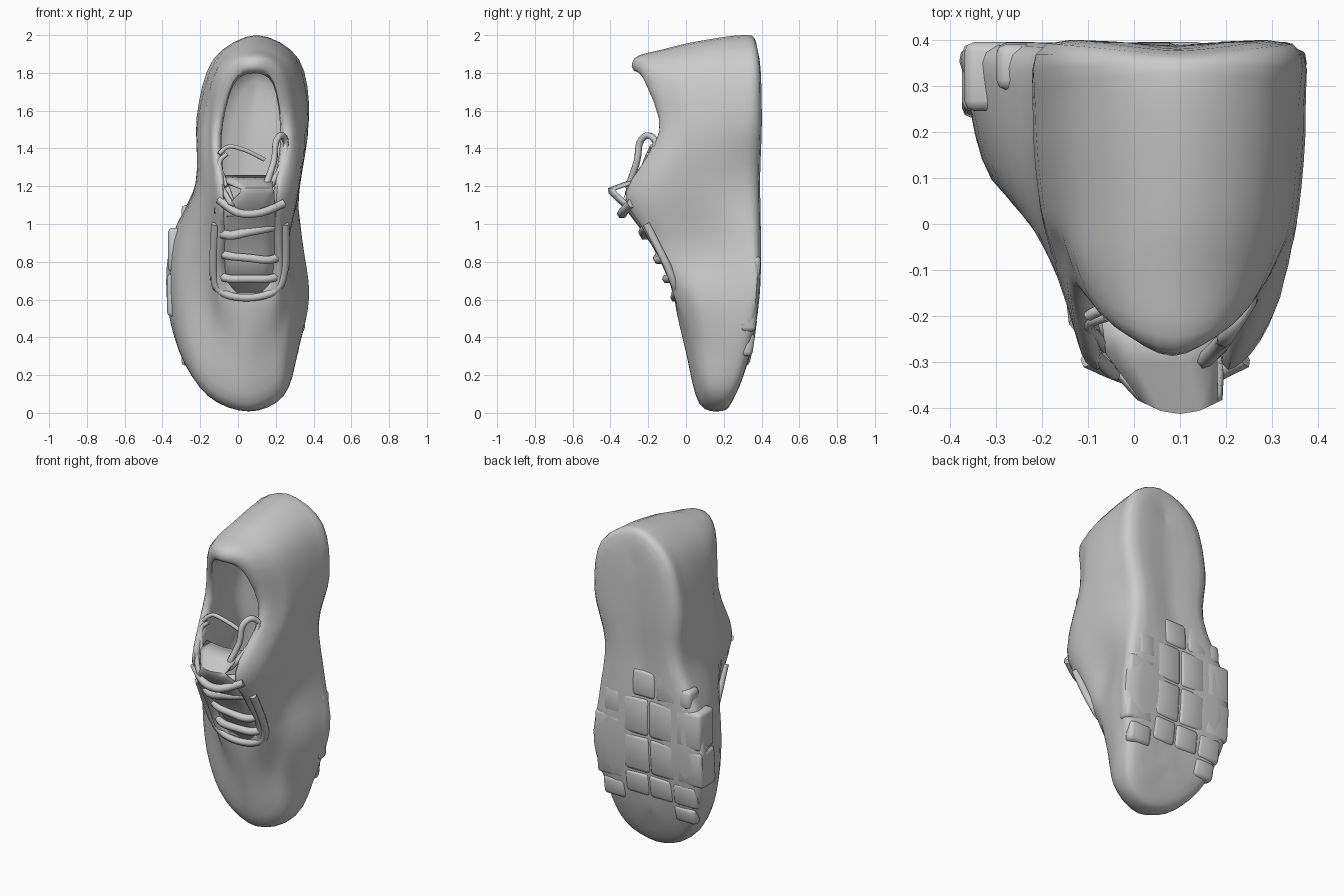
import bpy, bmesh, math
from mathutils import Vector

if "Cube" in bpy.data.objects:
    bpy.data.objects.remove(bpy.data.objects["Cube"])


def lerp_table(tab, v):
    for (a, fa), (b, fb) in zip(tab, tab[1:]):
        if v <= b:
            return fa + (fb - fa) * max(0, (v - a) / (b - a))
    return tab[-1][1]


def catmull(pts, n, closed):
    out, m = [], len(pts)
    for i in range(m if closed else m - 1):
        idx = [i - 1, i, i + 1, i + 2]
        idx = [k % m if closed else min(max(k, 0), m - 1) for k in idx]
        a, b, c, d = (Vector(pts[k]) for k in idx)
        for s in range(n):
            t = s / n
            out.append(0.5 * (2 * b + (c - a) * t + (2 * a - 5 * b + 4 * c - d) * t * t
                              + (3 * b - a - 3 * c + d) * t ** 3))
    if not closed:
        out.append(Vector(pts[-1]))
    return out


def finish(name, bm, angle=50):
    bmesh.ops.remove_doubles(bm, verts=bm.verts, dist=0.0015)
    bmesh.ops.recalc_face_normals(bm, faces=bm.faces)
    me = bpy.data.meshes.new(name)
    bm.to_mesh(me)
    bm.free()
    ob = bpy.data.objects.new(name, me)
    bpy.context.collection.objects.link(ob)
    bpy.ops.object.select_all(action='DESELECT')
    bpy.context.view_layer.objects.active = ob
    ob.select_set(True)
    bpy.ops.object.shade_smooth_by_angle(angle=math.radians(angle))
    return ob


def skin(name, rows, closed):
    bm = bmesh.new()
    vs = [[bm.verts.new(p) for p in r] for r in rows]
    n = len(rows[0])
    for a, b in zip(vs, vs[1:]):
        for i in range(n if closed else n - 1):
            j = (i + 1) % n
            bm.faces.new((a[i], a[j], b[j], b[i]))
    return finish(name, bm)


# Centre line of the foot: z -> x
CENTRE = [(0, .06), (.15, .03), (.35, .0), (.6, .0), (.9, -.01), (1.2, .04),
          (1.5, .07), (1.7, .09), (2, .1)]
THROAT = [(.55, .05), (.7, .055), (1.2, .06), (1.5, .07), (1.7, .08), (2, .09)]
SOLE_Y = [(.1, .275), (.3, .338), (.6, .38), (.9, .388), (1.25, .372), (1.5, .388), (1.7, .388),
          (1.9, .375)]
# Extra fullness of the right side of the upper
BULGE = [(.9, 0), (1.2, .2), (1.5, .12), (1.75, .03), (1.9, 0)]

# Rings around the shoe, toe to heel: (z, half width, y)
sole_edge = [(.07, 0, .25), (.14, .18, .28), (.33, .27, .34), (.62, .345, .385), (.92, .31, .39),
             (1.25, .225, .385), (1.55, .265, .393), (1.85, .21, .387), (1.965, 0, .37)]
side_wall = [(.01, 0, .19), (.09, .2, .2), (.33, .315, .25), (.62, .36, .29), (.92, .335, .29),
             (1.22, .265, .25), (1.55, .29, .25), (1.87, .215, .27), (2.0, 0, .3)]
upper = [(.05, 0, .07), (.14, .19, .09), (.34, .27, .1), (.6, .31, .1), (.88, .28, .08),
         (1.2, .25, .03), (1.5, .265, .03), (1.84, .205, .04), (1.965, 0, .05)]
vamp = [(.32, 0, .0), (.36, .1, .015), (.46, .17, .02), (.64, .215, .0), (.88, .205, -.08),
        (1.17, .205, -.18), (1.5, .23, -.05), (1.82, .185, -.1), (1.925, 0, -.12)]
crest = [(.6, 0, -.06), (.61, .08, -.06), (.64, .14, -.07), (.76, .165, -.11), (.95, .165, -.21),
         (1.17, .165, -.3), (1.5, .2, -.135), (1.81, .135, -.215), (1.88, 0, -.27)]
lip = [(z + (1.2 - z) * .12, w * .78, y + .035) for z, w, y in crest]
inside = [(1.2 + (z - 1.2) * .8, w * .7, .18) for z, w, y in side_wall]
bottom_seam = [(1.0 + (z - 1.0) * .8, 0, 0) for z, w, y in sole_edge]
bottom_seam = [(z, 0, lerp_table(SOLE_Y, z)) for z, w, y in bottom_seam]
floor_seam = [(1.2 + (z - 1.2) * .6, 0, .26) for z, w, y in side_wall]


def ring(st, table, full):
    right = [(lerp_table(table, z) + w * (1 + full * lerp_table(BULGE, z)), y, z) for z, w, y in st]
    left = [(lerp_table(table, z) - w, y, z) for z, w, y in st[-2:0:-1]]
    return catmull(right + left, 4, True)


# Shoe body: sole, upper, padded collar and lining in one skin
rings = [ring(r, t, f) for r, t, f in (
    (bottom_seam, CENTRE, 0), (sole_edge, CENTRE, .1), (side_wall, CENTRE, .3),
    (upper, CENTRE, .75), (vamp, THROAT, 1.2), (crest, THROAT, .4), (lip, THROAT, 0),
    (inside, CENTRE, 0), (floor_seam, CENTRE, 0))]
columns = [catmull([r[i] for r in rings], 4, False) for i in range(len(rings[0]))]
skin("shoe_body", list(zip(*columns)), True)

# Tongue: arched sheet that folds over at its tip
tongue = [(.64, -.035, .12), (.8, -.09, .14), (.95, -.185, .14), (1.08, -.285, .135),
          (1.165, -.375, .09), (1.185, -.38, .08), (1.22, -.28, .12), (1.25, -.2, .13)]
rows = []
for z, y, w in tongue:
    cx = .06 + (.04 if y < -.35 else 0)
    rows.append([(cx + w * s, y - .025 * (1 - s * s), z) for s in (-1, -.5, 0, .5, 1)])
tg = skin("tongue", rows, False)
sol = tg.modifiers.new("thickness", 'SOLIDIFY')
sol.thickness = .02
sol.offset = 0


def lace(name, pts, r=.016, closed=False):
    bm = bmesh.new()
    path = catmull(pts, 4, closed)
    n, sides, loops = len(path), 6, []
    for i, p in enumerate(path):
        a = path[(i - 1) % n] if closed else path[max(i - 1, 0)]
        b = path[(i + 1) % n] if closed else path[min(i + 1, n - 1)]
        q = (b - a).to_track_quat('Z', 'Y')
        loops.append([bm.verts.new(p + q @ Vector((r * math.cos(k * math.tau / sides),
                      r * math.sin(k * math.tau / sides), 0))) for k in range(sides)])
    for i in range(n if closed else n - 1):
        a, b = loops[i], loops[(i + 1) % n]
        for k in range(sides):
            bm.faces.new((a[k], a[(k + 1) % sides], b[(k + 1) % sides], b[k]))
    if not closed:
        bm.faces.new(loops[0])
        bm.faces.new(loops[-1])
    finish(name, bm, 80)


# Raised U-shaped border around the lacing
lace("eyelet_border", [(-.12, -.215, 1.0), (-.13, -.1, .77), (-.11, -.055, .66), (-.02, -.06, .615),
                       (.11, -.06, .615), (.21, -.055, .66), (.25, -.1, .78), (.25, -.21, 1.0)], .022)

# Cross laces
CREST_Y = [(z, y) for z, w, y in crest[:6]]
for i, (z, dz, r) in enumerate([(.71, .0, .024), (.82, .01, .024),
                                (.96, -.02, .027), (1.08, -.02, .028)]):
    y = lerp_table(CREST_Y, z) + .02
    lace(f"lace_{i + 1}", [(-.11, y + .02, z + dz + .02), (-.04, y - .02, z + dz), (.06, y - .03, z),
                           (.16, y - .02, z - dz), (.23, y + .02, z - dz + .02)], r)

# Knot, bow loops and loose strands over the opening
lace("lace_knot", [(-.1, -.29, 1.13), (0, -.33, 1.06), (.12, -.34, 1.06), (.24, -.29, 1.11)], .024)
lace("bow_loop_right", [(.14, -.31, 1.17), (.19, -.26, 1.33), (.2, -.245, 1.43), (.23, -.2, 1.47),
                        (.255, -.16, 1.42), (.23, -.22, 1.3)], .018, True)
lace("bow_loop_left", [(-.03, -.33, 1.1), (-.09, -.28, 1.2), (-.1, -.23, 1.24), (-.06, -.24, 1.2)],
     .015, True)
lace("loose_strand", [(-.1, -.2, 1.37), (-.05, -.18, 1.41), (.04, -.17, 1.39), (.14, -.15, 1.34)], .012)
lace("collar_strand", [(-.06, -.27, 1.2), (-.1, -.22, 1.32), (-.06, -.2, 1.37)], .013)

# Sole pods: (x0, x1, z0, z1, depth), cushioned blocks on the outsole
pods = [(.17, .355, .43, .83, .08), (.17, .32, .3, .42, .06), (-.3, -.16, .25, .355, .06)]
for z0, z1, x0 in ((.36, .505, -.325), (.51, .74, -.375), (.745, .98, -.37)):
    w = (.165 - x0) / 3
    pods += [(x0 + k * w, x0 + (k + 1) * w - .004, z0, z1, .07 if k else .15) for k in range(3)]
pods += [(.17, .29, .84, 1.0, .06), (-.06, .1, .985, 1.15, .06), (-.21, -.065, .985, 1.22, .06),
         (-.3, -.215, .985, 1.1, .1)]
for i, (x0, x1, z0, z1, d) in enumerate(pods):
    bm = bmesh.new()
    bmesh.ops.create_cube(bm, size=1)
    y0, y1 = lerp_table(SOLE_Y, z0), lerp_table(SOLE_Y, z1)
    for v in bm.verts:
        t = v.co.z + .5
        y = y0 + (y1 - y0) * t + .012
        v.co = Vector((x0 + (x1 - x0) * (v.co.x + .5), y + d * (v.co.y - .5), z0 + (z1 - z0) * t))
    bmesh.ops.bevel(bm, geom=bm.edges[:], offset=.022, segments=2, profile=.5, affect='EDGES')
    finish(f"sole_pod_{i + 1}", bm, 60)
